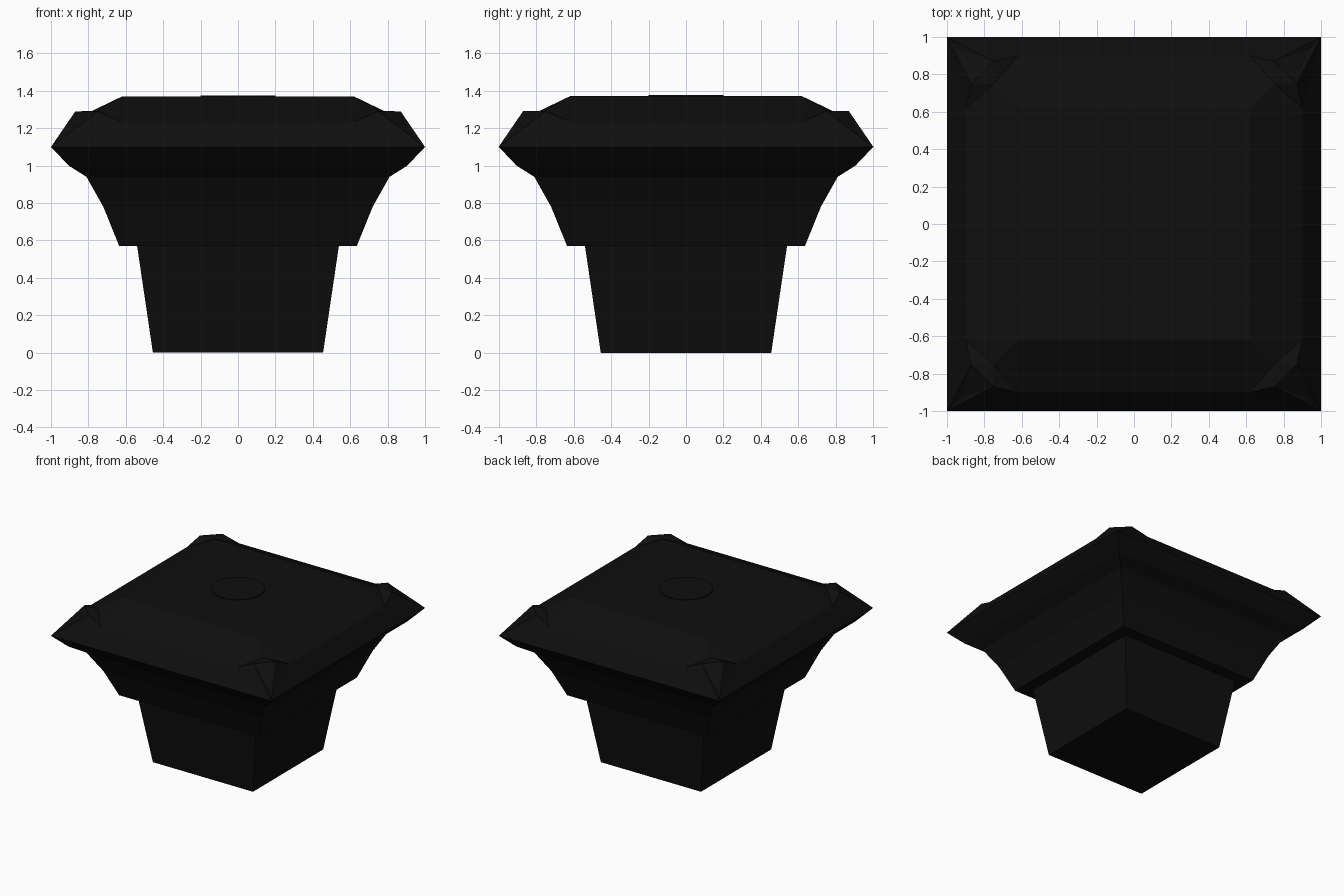
import bpy, bmesh
from math import pi
from mathutils import Matrix, Vector

cube = bpy.data.objects.get("Cube")
if cube:
    bpy.data.objects.remove(cube, do_unlink=True)

black = bpy.data.materials.new("soft_black")
black.use_nodes = True
black.diffuse_color = (0.0045, 0.0045, 0.0045, 1)
bsdf = black.node_tree.nodes["Principled BSDF"]
bsdf.inputs["Base Color"].default_value = black.diffuse_color
bsdf.inputs["Roughness"].default_value = 0.8


def finish(bm, name):
    bmesh.ops.remove_doubles(bm, verts=bm.verts, dist=0.0005)
    bmesh.ops.recalc_face_normals(bm, faces=bm.faces)
    mesh = bpy.data.meshes.new(name)
    bm.to_mesh(mesh)
    bm.free()
    mesh.materials.append(black)
    obj = bpy.data.objects.new(name, mesh)
    bpy.context.collection.objects.link(obj)
    return obj


def square_stack(name, profile, cap_top=True):
    """Square rings (half width, height) joined from bottom to top."""
    bm = bmesh.new()
    signs = ((-1, -1), (1, -1), (1, 1), (-1, 1))
    rings = [[bm.verts.new((w * a, w * b, z)) for a, b in signs] for w, z in profile]
    for low, high in zip(rings, rings[1:]):
        for i in range(4):
            j = (i + 1) % 4
            bm.faces.new((low[i], low[j], high[j], high[i]))
    bm.faces.new(rings[0])
    if cap_top:
        bm.faces.new(rings[-1])
    return finish(bm, name)


# Tapered stem and the stepped moulding above it
square_stack("tapered_stem", [(0.455, 0), (0.54, 0.575)])
square_stack("stepped_moulding", [(0.635, 0.57), (0.72, 0.78), (0.81, 0.94),
                                  (0.905, 1.0), (1.0, 1.1)], cap_top=False)

# Cap: one corner with its raised, clipped horn, repeated four times
corner = {
    "eave": (1, 1, 1.1), "hip": (0.93, 0.93, 1.155),
    "horn_a": (0.87, 0.75, 1.29), "horn_b": (0.75, 0.87, 1.29),
    "rim_a": (0.9, 0.62, 1.235), "rim_b": (0.62, 0.9, 1.235),
    "inner": (0.75, 0.75, 1.293), "top": (0.62, 0.62, 1.37),
}
bm = bmesh.new()
quarters = []
for k in range(4):
    turn = Matrix.Rotation(k * pi / 2, 3, 'Z')
    quarters.append({n: bm.verts.new(turn @ Vector(p)) for n, p in corner.items()})
for k, q in enumerate(quarters):
    for names in ("horn_a horn_b inner", "hip horn_b horn_a",
                  "eave hip horn_a", "eave horn_a rim_a",
                  "eave horn_b hip", "eave rim_b horn_b",
                  "rim_a horn_a inner", "rim_a inner top",
                  "rim_b inner horn_b", "rim_b top inner"):
        bm.faces.new([q[n] for n in names.split()])
    # Straight slopes between this corner and the next
    nxt = quarters[(k + 1) % 4]
    bm.faces.new((q["eave"], nxt["eave"], nxt["rim_a"], q["rim_b"]))
    bm.faces.new((q["rim_b"], nxt["rim_a"], nxt["top"], q["top"]))
bm.faces.new([q["top"] for q in quarters])
finish(bm, "cap")

# Shallow round plate on the cap
bm = bmesh.new()
bmesh.ops.create_cone(bm, cap_ends=True, segments=24, radius1=0.2, radius2=0.2,
                      depth=0.009, matrix=Matrix.Translation((0, 0, 1.3715)))
finish(bm, "top_plate")
